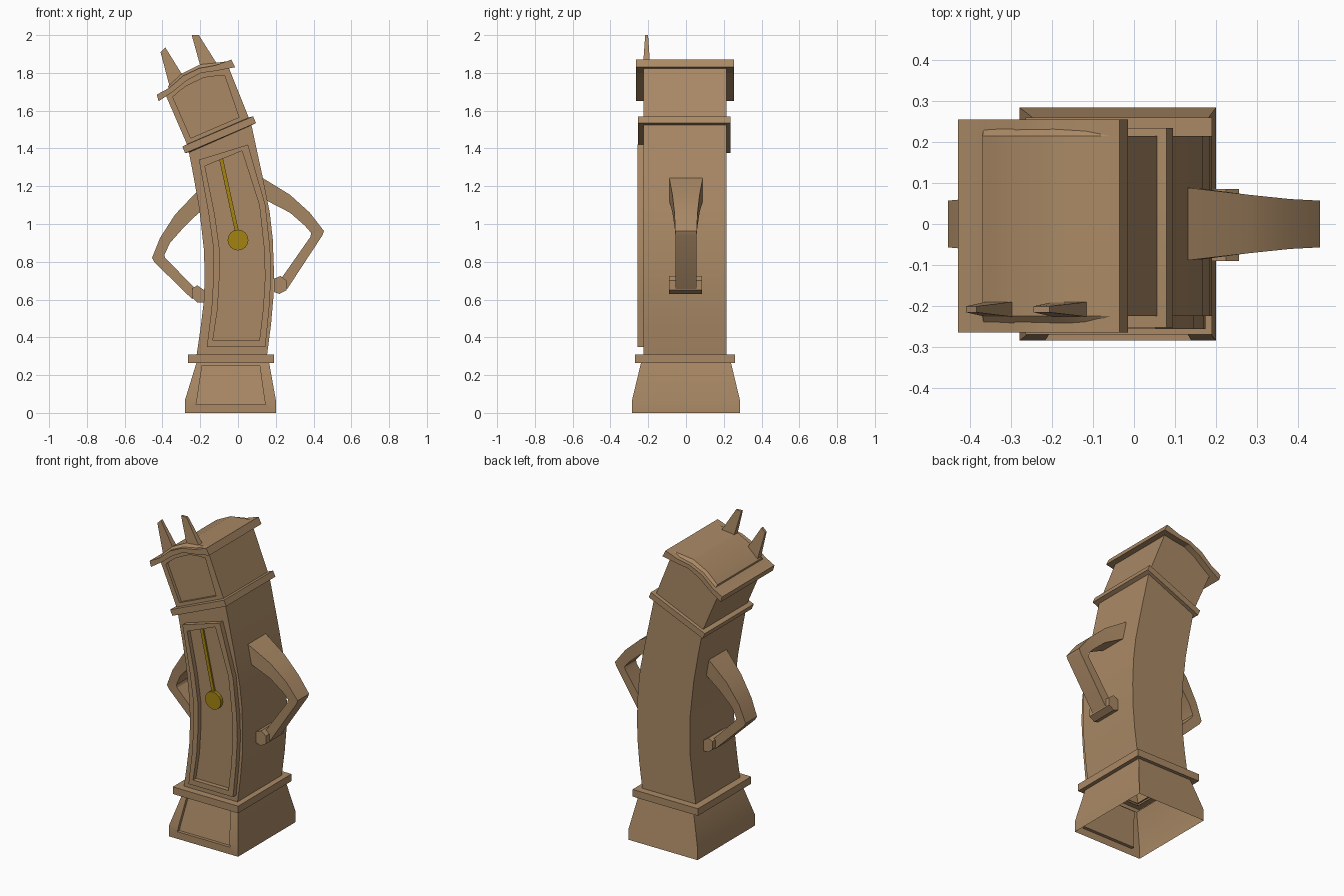
import bpy, bmesh
from math import radians

if "Cube" in bpy.data.objects:
    bpy.data.objects.remove(bpy.data.objects["Cube"])


def material(name, colour):
    mat = bpy.data.materials.new(name)
    mat.use_nodes = True
    mat.diffuse_color = colour
    mat.node_tree.nodes["Principled BSDF"].inputs["Base Color"].default_value = colour
    return mat


WOOD = material("warm_wood", (0.40, 0.25, 0.13, 1))
BRASS = material("dull_brass", (0.37, 0.23, 0.005, 1))


def finish(name, bm, mat=WOOD):
    bmesh.ops.recalc_face_normals(bm, faces=bm.faces)
    mesh = bpy.data.meshes.new(name)
    bm.to_mesh(mesh)
    bm.free()
    mesh.materials.append(mat)
    obj = bpy.data.objects.new(name, mesh)
    bpy.context.collection.objects.link(obj)
    bpy.ops.object.select_all(action="DESELECT")
    obj.select_set(True)
    bpy.context.view_layer.objects.active = obj
    bpy.ops.object.shade_smooth_by_angle(angle=radians(20))
    return obj


def strip(name, a, b, depths, caps=True, mat=WOOD):
    """Loft four-sided sections between two x-z paths; depths are (front, back) y."""
    if isinstance(depths, tuple):
        depths = [depths] * len(a)
    bm = bmesh.new()
    rings = []
    for (ax, az), (bx, bz), d in zip(a, b, depths):
        y0, y1 = d[:2]
        y2, y3 = d[2:] or d
        rings.append([bm.verts.new(p) for p in
                      ((ax, y0, az), (bx, y2, bz), (bx, y3, bz), (ax, y1, az))])
    for r, s in zip(rings, rings[1:]):
        for i in range(4):
            j = (i + 1) % 4
            bm.faces.new((r[i], r[j], s[j], s[i]))
    if caps:
        bm.faces.new(rings[0])
        bm.faces.new(rings[-1])
    return finish(name, bm, mat)


def framed(name, outer, inner, front, back, recess, open_edges=(), close_back=True):
    """Case with a flat border around a sunken front panel."""
    bm = bmesh.new()

    def ring(points, y):
        return [bm.verts.new((x, y(z), z)) for x, z in points]

    rim, lip = ring(outer, front), ring(inner, front)
    sunk, rear = ring(inner, lambda z: front(z) + recess), ring(outer, back)
    n = len(outer)
    for i in range(n):
        j = (i + 1) % n
        bm.faces.new((rim[i], rim[j], lip[j], lip[i]))
        bm.faces.new((lip[i], lip[j], sunk[j], sunk[i]))
        if i not in open_edges:
            bm.faces.new((rim[i], rear[i], rear[j], rim[j]))
    bm.faces.new(sunk)
    if close_back:
        bm.faces.new(rear)
    return finish(name, bm)


# Flared plinth, hollow underneath, with sunken front panel
def flare(z):
    return 0.285 - max(0, z - 0.07) * 0.24


framed("plinth",
       [(-.28, 0), (.20, 0), (.20, .07), (.165, .265), (-.22, .265), (-.28, .07)],
       [(-.222, .045), (.145, .045), (.14, .07), (.115, .25), (-.19, .25), (-.217, .07)],
       lambda z: -flare(z), flare, 0.02, open_edges=(0, 3))

# Moulding above the plinth
strip("lower_moulding",
      [(-.22, .265), (-.265, .265), (-.265, .31), (-.21, .31)],
      [(.165, .265), (.19, .265), (.19, .31), (.15, .31)],
      [(-.24, .235), (-.27, .26), (-.27, .26), (-.22, .21)], caps=False)

# Bent trunk
strip("trunk",
      [(-.22, .30), (-.198, .45), (-.18, .60), (-.177, .73), (-.18, .86),
       (-.205, 1.08), (-.235, 1.25), (-.262, 1.39)],
      [(.153, .30), (.175, .47), (.188, .62), (.19, .76), (.184, .92),
       (.168, 1.06), (.128, 1.26), (.07, 1.53)],
      (-.225, .215), caps=False)

# Raised door frame following the bend
left = [(-.165, .35), (-.14, .55), (-.13, .72), (-.13, .87), (-.155, 1.05), (-.207, 1.34)]
right = [(.145, .35), (.165, .55), (.175, .72), (.17, .87), (.145, 1.1), (.053, 1.42)]


def inset(path, dx):
    pts = [(x + dx, z) for x, z in path]
    pts[0] = (pts[0][0], pts[0][1] + .033)
    pts[-1] = (pts[-1][0], pts[-1][1] - .033)
    return pts


framed("door_frame", left + right[::-1], inset(left, .032) + inset(right, -.032)[::-1],
       lambda z: -.257, lambda z: -.224, .029, close_back=False)

# Pendulum
strip("pendulum_rod", [(-.1, 1.345), (-.012, .94)], [(-.08, 1.35), (.008, .945)],
      (-.238, -.227), mat=BRASS)
bpy.ops.mesh.primitive_cylinder_add(vertices=16, radius=.055, depth=.022,
                                    location=(0, -.238, .915), rotation=(radians(90), 0, 0))
bob = bpy.context.object
bob.name = "pendulum_bob"
bob.data.materials.append(BRASS)

# Tilted moulding between trunk and head
strip("neck_moulding",
      [(-.255, 1.38), (-.28, 1.375), (-.295, 1.41), (-.275, 1.42)],
      [(.075, 1.525), (.095, 1.535), (.08, 1.57), (.06, 1.565)],
      [(-.23, .22), (-.253, .235), (-.253, .235), (-.235, .22)])

# Tilted head with arched sunken face
framed("head",
       [(-.265, 1.41), (.06, 1.555), (-.05, 1.83), (-.12, 1.82),
        (-.195, 1.81), (-.27, 1.77), (-.345, 1.71), (-.386, 1.69)],
       [(-.25, 1.455), (.005, 1.565), (-.07, 1.783), (-.12, 1.783),
        (-.18, 1.775), (-.275, 1.73), (-.32, 1.695), (-.345, 1.672)],
       lambda z: -.225, lambda z: .215, .02)

# Wavy roof slab with a shallow raised top
edge_top = [(-.43, 1.685), (-.365, 1.72), (-.29, 1.785), (-.205, 1.825), (-.12, 1.84), (-.035, 1.87)]
edge_low = [(-.42, 1.65), (-.345, 1.70), (-.27, 1.76), (-.195, 1.80), (-.12, 1.81), (-.015, 1.83)]
strip("roof", edge_top, edge_low, (-.265, .255))
strip("roof_top",
      [(-.37, 1.73), (-.30, 1.795), (-.20, 1.845), (-.08, 1.858), (-.04, 1.865)],
      [(-.365, 1.70), (-.29, 1.765), (-.205, 1.805), (-.12, 1.82), (-.035, 1.85)],
      (-.225, .215, -.26, .25))

# Pointed finials at the front of the roof
for name, a, b in (
        ("right_finial", [(-.36, 1.72), (-.41, 1.91)], [(-.295, 1.79), (-.385, 1.935)]),
        ("left_finial", [(-.195, 1.82), (-.245, 2.0)], [(-.11, 1.845), (-.207, 2.0)])):
    strip(name, a, b, [(-.227, -.19), (-.216, -.201)])

# Arms with hands on hips
widths = [(-w, w) for w in (.09, .072, .061, .057, .056, .056)]
strip("left_arm",
      [(.12, 1.25), (.275, 1.155), (.38, 1.06), (.455, .963), (.447, .94), (.26, .655)],
      [(.14, 1.13), (.275, 1.06), (.355, .99), (.388, .952), (.382, .93), (.228, .71)], widths)
strip("right_arm",
      [(-.20, 1.19), (-.333, 1.05), (-.413, .926), (-.455, .82), (-.442, .797), (-.24, .60)],
      [(-.175, 1.09), (-.28, .99), (-.36, .90), (-.39, .836), (-.385, .82), (-.235, .667)], widths)
strip("left_hand", [(.19, .71), (.225, .725), (.257, .70)],
      [(.19, .64), (.22, .63), (.257, .65)], (-.09, .085))
strip("right_hand", [(-.243, .66), (-.215, .675), (-.18, .65)],
      [(-.243, .61), (-.215, .585), (-.18, .585)], (-.09, .085))
